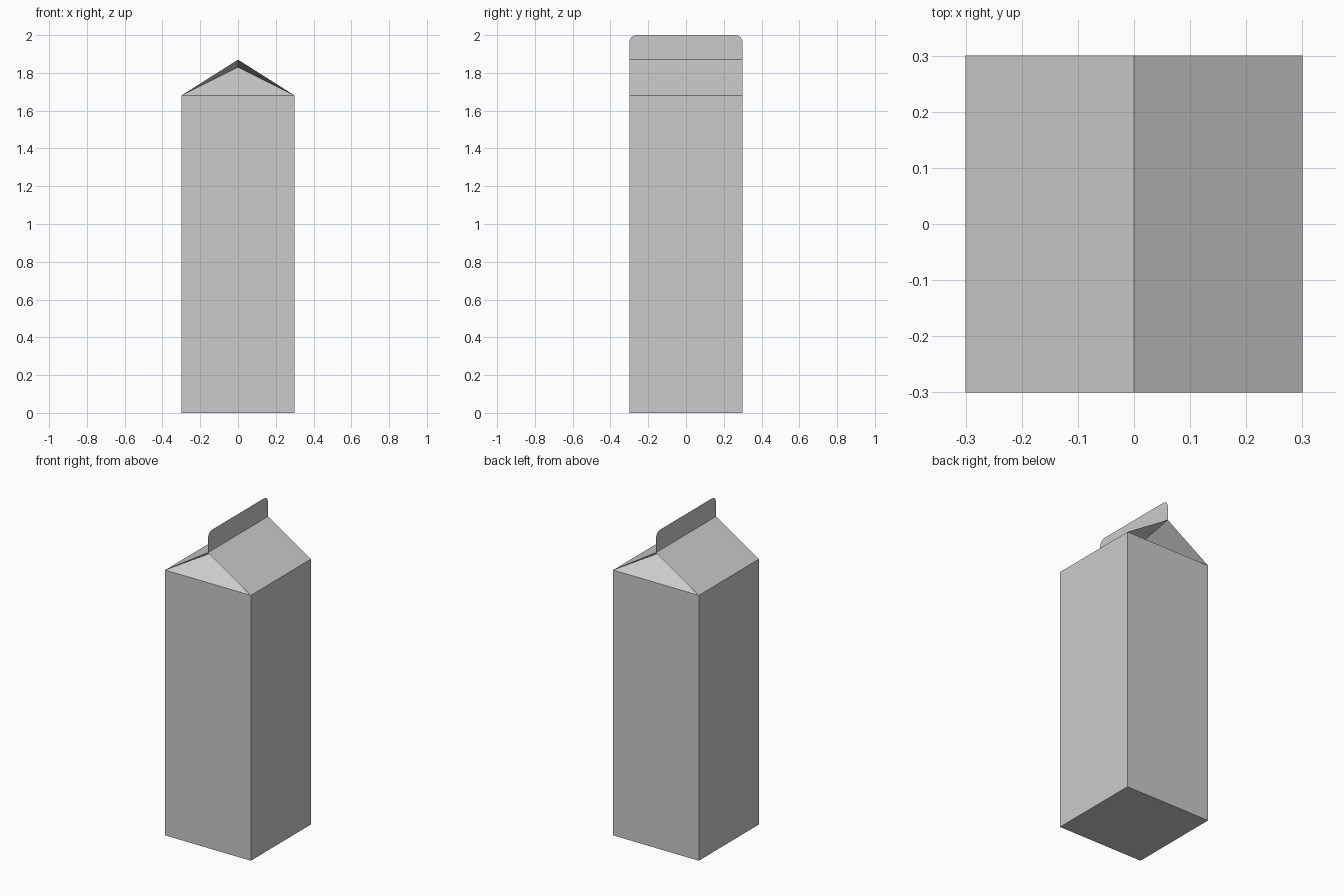
import bpy, bmesh
from math import sin, cos, pi

if "Cube" in bpy.data.objects:
    bpy.data.objects.remove(bpy.data.objects["Cube"])

W = 0.3                       # half width
EAVE, RIDGE, TOP = 1.68, 1.87, 2.0
FOLD_IN, FOLD_Z = 0.2, 1.83   # inner tip of the folded gable
R = 0.04                      # fin corner radius


def make_object(name, faces):
    """Mesh from polygons given as point lists, welded together."""
    bm = bmesh.new()
    for pts in faces:
        bm.faces.new([bm.verts.new(p) for p in pts])
    bmesh.ops.remove_doubles(bm, verts=bm.verts, dist=1e-5)
    bmesh.ops.recalc_face_normals(bm, faces=bm.faces)
    mesh = bpy.data.meshes.new(name)
    bm.to_mesh(mesh)
    bm.free()
    obj = bpy.data.objects.new(name, mesh)
    bpy.context.collection.objects.link(obj)
    return obj


# Carton: base, walls, sloped roof and gables folded inward
faces = [[(-W, -W, 0), (-W, W, 0), (W, W, 0), (W, -W, 0)]]
for s in (-1, 1):
    # Side wall and roof slope
    faces.append([(s * W, -W, 0), (s * W, W, 0), (s * W, W, EAVE), (s * W, -W, EAVE)])
    faces.append([(s * W, -W, EAVE), (s * W, W, EAVE), (0, W, RIDGE), (0, -W, RIDGE)])
    # End wall, gable triangle and its two tucked wings
    y = s * W
    tip = (0, s * (W - FOLD_IN), FOLD_Z)
    faces.append([(-W, y, 0), (W, y, 0), (W, y, EAVE), (-W, y, EAVE)])
    faces.append([(-W, y, EAVE), (W, y, EAVE), tip])
    for t in (-1, 1):
        faces.append([(t * W, y, EAVE), (0, y, RIDGE), tip])
make_object("carton_body", faces)

# Sealing fin: thin paper sheet with rounded top corners
outline = [(0, -W, RIDGE), (0, W, RIDGE)]
for centre, start in ((W - R, 0), (R - W, pi / 2)):
    for i in range(7):
        a = start + i * pi / 12
        outline.append((0, centre + R * cos(a), TOP - R + R * sin(a)))
make_object("sealing_fin", [outline])
